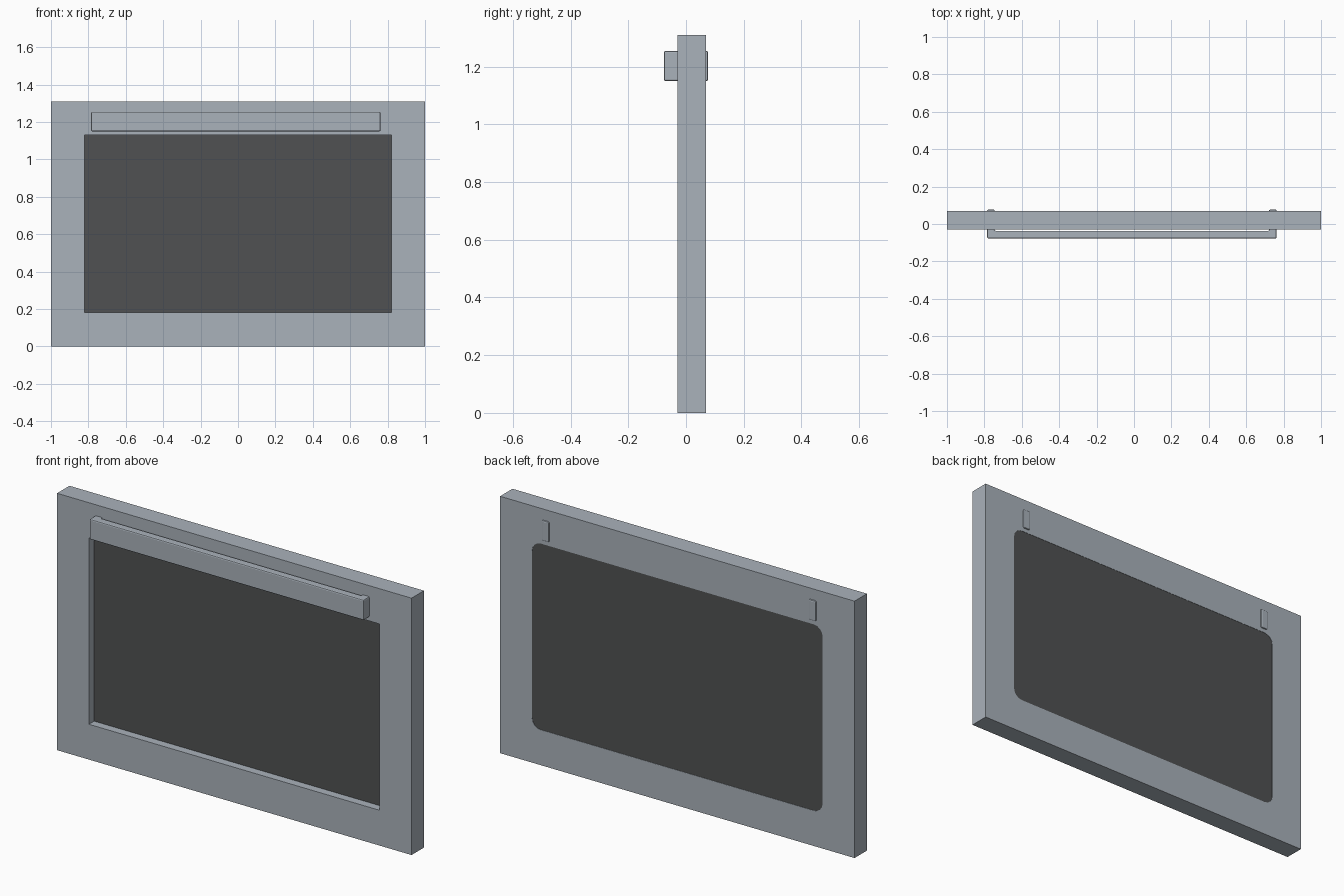
import bpy, bmesh, math

if "Cube" in bpy.data.objects:
    bpy.data.objects.remove(bpy.data.objects["Cube"])


def material(name, rgb):
    m = bpy.data.materials.new(name)
    m.diffuse_color = (*rgb, 1)
    m.use_nodes = True
    m.node_tree.nodes["Principled BSDF"].inputs["Base Color"].default_value = m.diffuse_color
    return m


STEEL = material("brushed steel", (0.40, 0.445, 0.495))
GLASS = material("dark glass", (0.08, 0.083, 0.085))


def finish(bm, name, mat):
    bmesh.ops.remove_doubles(bm, verts=bm.verts[:], dist=1e-5)
    bmesh.ops.recalc_face_normals(bm, faces=bm.faces[:])
    me = bpy.data.meshes.new(name)
    bm.to_mesh(me)
    bm.free()
    me.materials.append(mat)
    ob = bpy.data.objects.new(name, me)
    bpy.context.collection.objects.link(ob)
    return ob


def ring(bm, x, z0, z1, y, r=0.0, n=4):
    """Rectangle in the xz plane with optional rounded corners."""
    verts = []
    for k, (sx, z, sz) in enumerate([(1, z1, 1), (-1, z1, 1), (-1, z0, -1), (1, z0, -1)]):
        for i in range(n + 1):
            a = math.pi / 2 * (k + i / n)
            verts.append(bm.verts.new((sx * (x - r) + r * math.cos(a), y,
                                       z - sz * r + r * math.sin(a))))
    return verts


# door frame: square opening at the front, thin rounded lip at the back
bm = bmesh.new()
rings = [ring(bm, 1, 0, 1.31, -0.03),
         ring(bm, 1, 0, 1.31, 0.07),
         ring(bm, 0.82, 0.18, 1.13, 0.07, 0.05),
         ring(bm, 0.82, 0.18, 1.13, 0.068, 0.05),
         ring(bm, 0.82, 0.18, 1.13, 0.068),
         ring(bm, 0.82, 0.18, 1.13, -0.03)]
for a, b in zip(rings, rings[1:] + rings[:1]):
    for i in range(len(a)):
        j = (i + 1) % len(a)
        bm.faces.new((a[i], a[j], b[j], b[i]))
bmesh.ops.dissolve_degenerate(bm, dist=1e-5, edges=bm.edges[:])
finish(bm, "door_frame", STEEL)

# recessed window pane
bm = bmesh.new()
front = ring(bm, 0.82, 0.18, 1.13, 0.012, n=1)
back = ring(bm, 0.82, 0.18, 1.13, 0.0685, n=1)
for i in range(len(front)):
    j = (i + 1) % len(front)
    bm.faces.new((front[i], front[j], back[j], back[i]))
bm.faces.new(front)
bm.faces.new(back)
bmesh.ops.dissolve_degenerate(bm, dist=1e-5, edges=bm.edges[:])
finish(bm, "window_pane", GLASS)

# handle: U-shaped profile extruded upward, its feet pass through the frame
bm = bmesh.new()
L, R, t = -0.785, 0.762, 0.04
profile = [(L, -0.077), (R, -0.077), (R, 0.077), (R - t, 0.077),
           (R - t, -0.037), (L + t, -0.037), (L + t, 0.077), (L, 0.077)]
base = bm.faces.new([bm.verts.new((x, y, 1.15)) for x, y in profile])
top = bmesh.ops.extrude_face_region(bm, geom=[base])
bmesh.ops.translate(bm, vec=(0, 0, 0.104),
                    verts=[v for v in top["geom"] if isinstance(v, bmesh.types.BMVert)])
if not base.is_valid or not any(f.normal.z < -0.5 for f in bm.faces):
    bm.faces.ensure_lookup_table()
handle = finish(bm, "handle", STEEL)
bev = handle.modifiers.new("soft edges", "BEVEL")
bev.width = 0.006
bev.segments = 2
